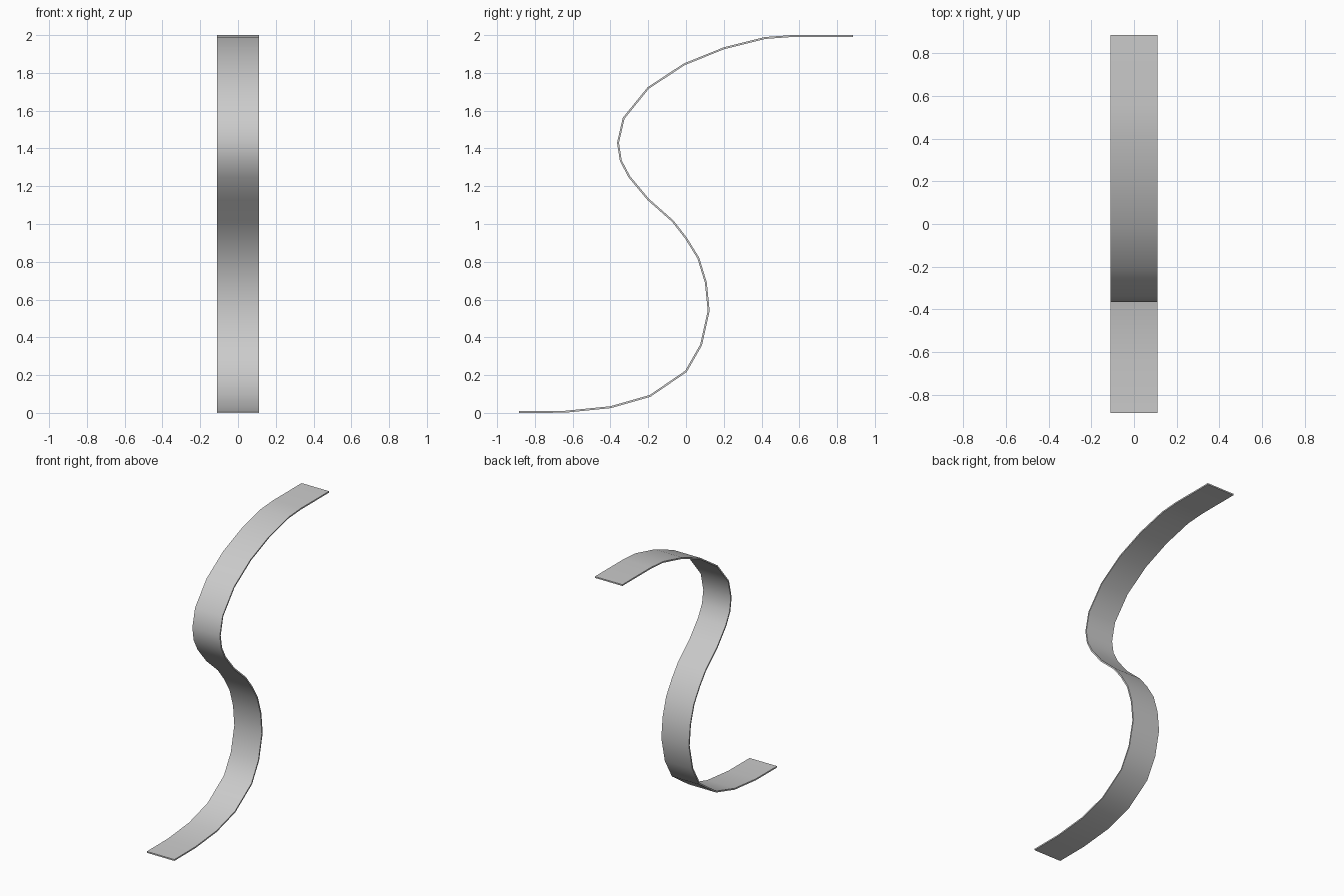
import bpy
import math

cube = bpy.data.objects.get("Cube")
if cube:
    bpy.data.objects.remove(cube, do_unlink=True)

HALF_WIDTH = 0.11
THICKNESS = 0.01

# Plain grey material
grey = bpy.data.materials.new("light grey")
grey.use_nodes = True
colour = (0.6, 0.6, 0.6, 1)
grey.diffuse_color = colour
grey.node_tree.nodes["Principled BSDF"].inputs["Base Color"].default_value = colour

# Centre line of the S-shaped strip, as (y, z) from the foot to the top
path = [
    (-0.885, 0.005), (-0.64, 0.006), (-0.40, 0.03), (-0.19, 0.09),
    (0.0, 0.22), (0.08, 0.36), (0.12, 0.54), (0.105, 0.69),
    (0.065, 0.82), (0.0, 0.925), (-0.07, 1.015), (-0.2, 1.13),
    (-0.3, 1.25), (-0.345, 1.335), (-0.36, 1.43), (-0.33, 1.56),
    (-0.2, 1.72), (-0.01, 1.845), (0.2, 1.93), (0.42, 1.985),
    (0.56, 1.995), (0.885, 1.995),
]

# Ribbon surface swept across x
verts = [(x, y, z) for y, z in path for x in (-HALF_WIDTH, HALF_WIDTH)]
faces = [(2 * i, 2 * i + 1, 2 * i + 3, 2 * i + 2) for i in range(len(path) - 1)]
mesh = bpy.data.meshes.new("curved_strip")
mesh.from_pydata(verts, [], faces)
mesh.materials.append(grey)
strip = bpy.data.objects.new("curved_strip", mesh)
bpy.context.collection.objects.link(strip)

# Give the ribbon its thin, even thickness
solid = strip.modifiers.new("thickness", "SOLIDIFY")
solid.thickness = THICKNESS
solid.offset = 0
solid.use_even_offset = True

# Smooth the bends while keeping the long edges sharp
bpy.context.view_layer.objects.active = strip
strip.select_set(True)
bpy.ops.object.modifier_apply(modifier=solid.name)
bpy.ops.object.shade_smooth_by_angle(angle=math.radians(40))
